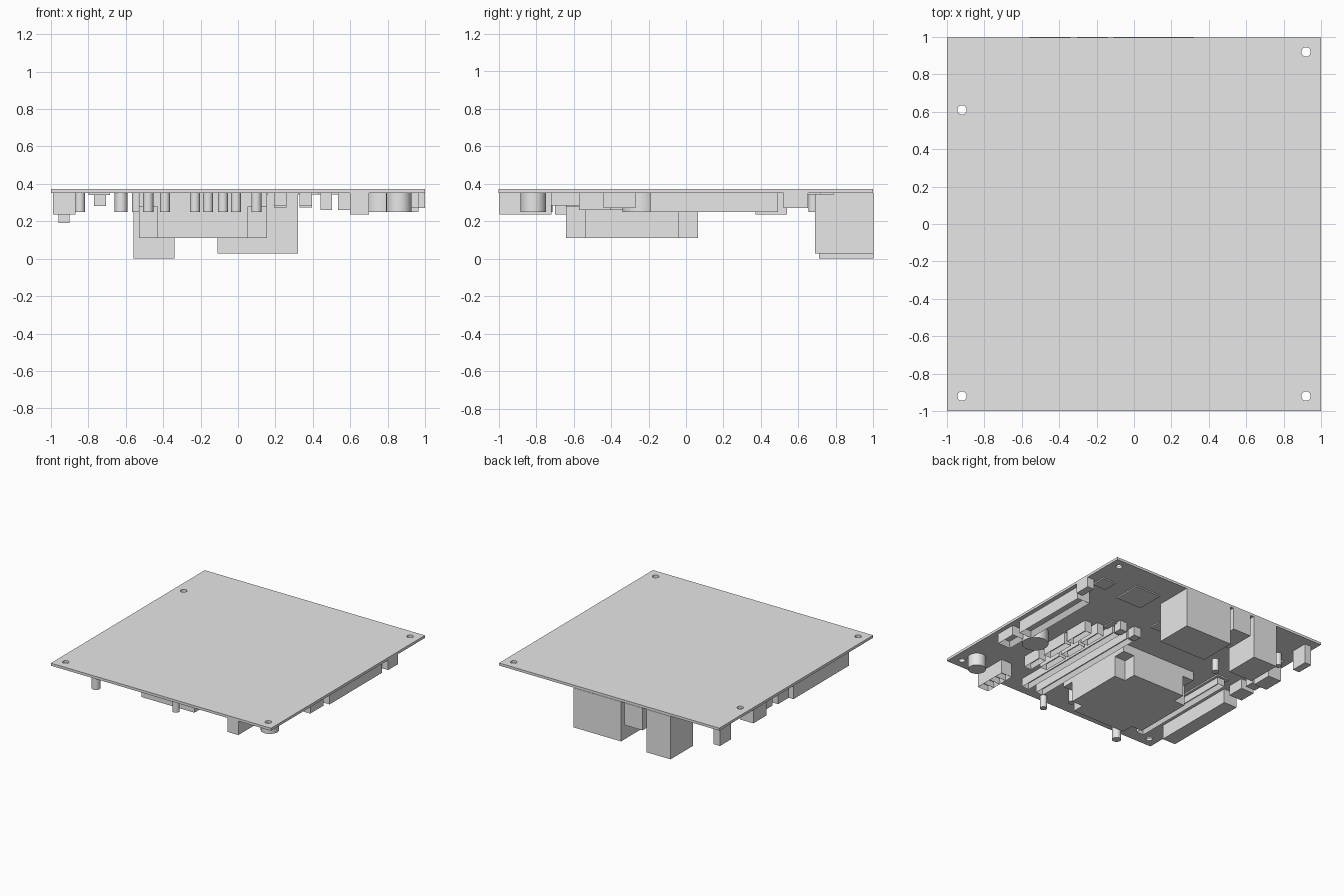
import bpy, bmesh
from mathutils import Vector

cube = bpy.data.objects.get("Cube")
if cube:
    bpy.data.objects.remove(cube, do_unlink=True)

grey = bpy.data.materials.new("plain grey")
grey.use_nodes = True
grey.diffuse_color = (0.8, 0.8, 0.8, 1)
grey.node_tree.nodes["Principled BSDF"].inputs["Base Color"].default_value = (0.8, 0.8, 0.8, 1)

UNDER = 0.352  # underside of the board


def finish(name, bm):
    mesh = bpy.data.meshes.new(name)
    bmesh.ops.recalc_face_normals(bm, faces=bm.faces)
    bm.to_mesh(mesh)
    bm.free()
    mesh.materials.append(grey)
    ob = bpy.data.objects.new(name, mesh)
    bpy.context.collection.objects.link(ob)
    return ob


def box(name, x, y, low, high=UNDER, rim=0, cells=1, depth=0.04):
    """Block between limits; a rim gives it recessed sockets on the underside."""
    bm = bmesh.new()
    bmesh.ops.create_cube(bm, size=1)
    size = Vector((x[1] - x[0], y[1] - y[0], high - low))
    mid = Vector((x[0] + x[1], y[0] + y[1], high + low)) / 2
    for v in bm.verts:
        v.co = Vector(a * b for a, b in zip(v.co, size)) + mid
    if rim:
        for i in range(1, cells):
            at = y[0] + size.y * i / cells
            bmesh.ops.bisect_plane(bm, geom=bm.verts[:] + bm.edges[:] + bm.faces[:],
                                   plane_co=(0, at, 0), plane_no=(0, 1, 0))
        bm.normal_update()
        floor = [f for f in bm.faces if f.normal.z < -0.9]
        bmesh.ops.inset_individual(bm, faces=floor, thickness=rim)
        inner = {v for f in floor for v in f.verts}
        bmesh.ops.translate(bm, verts=list(inner), vec=(0, 0, depth))
    return finish(name, bm)


def cylinder(name, x, y, radius, low, high=UNDER):
    bm = bmesh.new()
    bmesh.ops.create_cone(bm, cap_ends=True, segments=24, radius1=radius, radius2=radius,
                          depth=high - low)
    bmesh.ops.translate(bm, verts=bm.verts, vec=(x, y, (low + high) / 2))
    ob = finish(name, bm)
    bpy.ops.object.select_all(action="DESELECT")
    ob.select_set(True)
    bpy.context.view_layer.objects.active = ob
    bpy.ops.object.shade_smooth_by_angle()
    return ob


# Board with four mounting holes
board = box("board", (-1, 1), (-1, 0.997), UNDER, 0.373)
for x, y in [(0.92, 0.92), (-0.92, 0.61), (-0.92, -0.92), (0.92, -0.92)]:
    cutter = cylinder("hole_cutter", x, y, 0.025, 0.3, 0.42)
    cutter.hide_render = True
    cut = board.modifiers.new("hole", "BOOLEAN")
    cut.operation = "DIFFERENCE"
    cut.object = cutter
    bpy.context.view_layer.objects.active = board
    bpy.ops.object.modifier_apply(modifier=cut.name)
    bpy.data.objects.remove(cutter, do_unlink=True)

# Rear ports
box("tall_port", (-0.56, -0.34), (0.71, 1), 0)
box("middle_port", (-0.305, -0.14), (0.75, 1), 0.17)
box("wide_port", (-0.11, 0.32), (0.69, 1), 0.027)
box("corner_socket", (-0.96, -0.90), (0.79, 0.93), 0.19)

# Processor cooler: square base and a cross-shaped block
box("cooler_base", (-0.53, 0.155), (-0.64, 0.064), 0.28)
bm = bmesh.new()
xs, ys = (-0.53, -0.43, 0.053, 0.155), (-0.64, -0.54, -0.04, 0.064)
ring = [(1, 0), (2, 0), (2, 1), (3, 1), (3, 2), (2, 2), (2, 3), (1, 3), (1, 2), (0, 2), (0, 1), (1, 1)]
face = bm.faces.new([bm.verts.new((xs[i], ys[j], 0.28)) for i, j in ring])
top = bmesh.ops.extrude_face_region(bm, geom=[face])["geom"]
bmesh.ops.translate(bm, verts=[v for v in top if isinstance(v, bmesh.types.BMVert)], vec=(0, 0, -0.17))
if not face.is_valid or all(len(e.link_faces) == 2 for e in bm.edges):
    pass
else:
    bmesh.ops.holes_fill(bm, edges=[e for e in bm.edges if e.is_boundary])
finish("cooler_block", bm)

# Memory slots and the ribbon connectors beside the cooler
box("memory_slot", (-0.77, -0.705), (-0.81, 0.14), 0.283, rim=0.022)
box("memory_slot_base", (-0.80, -0.685), (-0.83, 0.16), 0.34)
box("ribbon_connector", (-0.99, -0.87), (-0.70, 0.02), 0.235)
box("short_connector", (-0.99, -0.87), (0.08, 0.22), 0.27)
box("tiny_connector", (-0.97, -0.88), (0.26, 0.34), 0.27)
box("power_connector", (-0.99, -0.87), (0.37, 0.54), 0.235)

# Long expansion slots
for x in (0.193, 0.33):
    box("long_slot", (x, x + 0.065), (-0.84, 0.22), 0.283, rim=0.02)
    box("slot_latch", (x, x + 0.065), (0.24, 0.31), 0.275)

# Rows of short slots
for x, spans in ((0.44, [(-0.50, -0.28), (-0.25, -0.05), (-0.02, 0.17)]),
                 (0.535, [(-0.57, -0.40), (-0.34, -0.10), (-0.07, 0.14)])):
    for span in spans:
        box("short_slot", (x, x + 0.063), span, 0.26, rim=0.018)

# Edge slot, its front block and end clip
box("edge_slot", (0.85, 0.965), (-0.19, 0.49), 0.25, rim=0.035)
box("edge_block", (0.85, 0.965), (-0.44, -0.27), 0.27, rim=0.035)
box("edge_clip", (0.94, 1.0), (0.52, 0.65), 0.27)

# Front connector with a row of sockets
box("front_connector", (0.6, 0.7), (-0.995, -0.717), 0.235, rim=0.018, cells=4)

# Capacitors, battery and buzzer
cylinder("battery", 0.77, -0.24, 0.1, 0.25)
cylinder("buzzer", 0.86, -0.815, 0.068, 0.25)
for x in (-0.48, -0.39, -0.23, -0.16, -0.08, -0.01):
    cylinder("capacitor", x, -0.74, 0.027, 0.25)
for x, y, r in [(0.098, -0.943, 0.027), (-0.625, -0.95, 0.034), (-0.54, 0.31, 0.027), (-0.845, 0.68, 0.027)]:
    cylinder("capacitor", x, y, r, 0.25)

# Flat chips
for x, y, h in [(0.52, 0.675, 0.115), (0.845, 0.66, 0.06), (0.375, 0.215, 0.055), (0.11, 0.435, 0.05)]:
    box("chip", (x - h, x + h), (y - h, y + h), 0.342)
